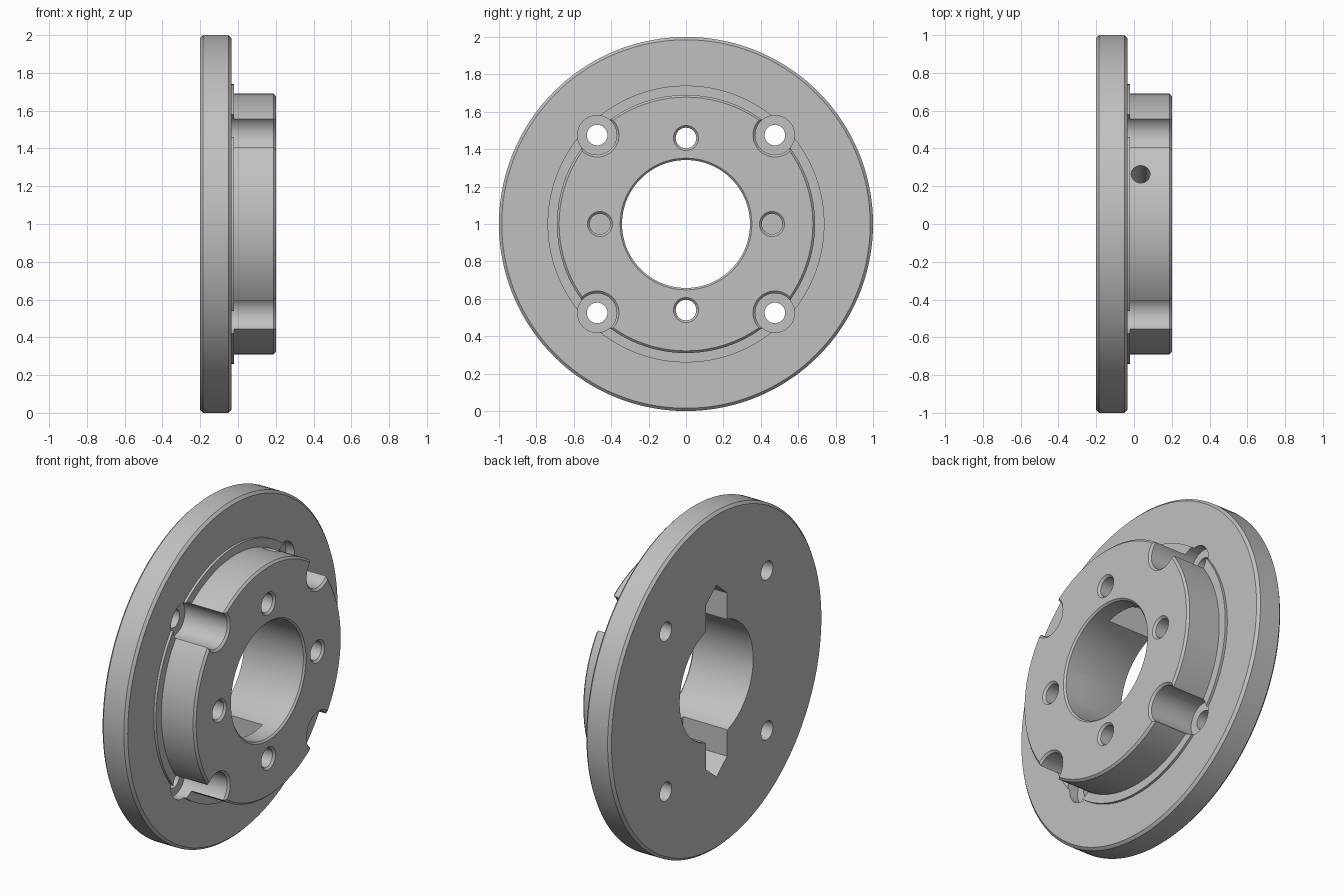
import bpy
import bmesh
from math import cos, sin, pi, radians
from mathutils import Matrix, Vector

cube = bpy.data.objects.get("Cube")
if cube:
    bpy.data.objects.remove(cube, do_unlink=True)

metal = bpy.data.materials.new("machined grey metal")
metal.use_nodes = True
GREY = (0.53, 0.53, 0.53, 1)
metal.diffuse_color = GREY
metal.node_tree.nodes["Principled BSDF"].inputs["Base Color"].default_value = GREY

CENTRE = Vector((0, 0, 1))


def add_object(name, bm):
    bmesh.ops.recalc_face_normals(bm, faces=bm.faces)
    mesh = bpy.data.meshes.new(name)
    bm.to_mesh(mesh)
    bm.free()
    mesh.materials.append(metal)
    obj = bpy.data.objects.new(name, mesh)
    bpy.context.collection.objects.link(obj)
    return obj


def lathe(name, profile, sides, tube=False, matrix=Matrix.Translation(CENTRE)):
    """Turn (x, radius) points about the x axis; a tube closes on itself, others get caps."""
    bm = bmesh.new()
    rings = [[bm.verts.new((x, r * sin(2 * pi * i / sides), r * cos(2 * pi * i / sides)))
              for i in range(sides)] for x, r in profile]
    pairs = list(zip(rings, rings[1:]))
    if tube:
        pairs.append((rings[-1], rings[0]))
    else:
        bm.faces.new(rings[0])
        bm.faces.new(rings[-1])
    for a, b in pairs:
        for i in range(sides):
            j = (i + 1) % sides
            bm.faces.new((a[i], a[j], b[j], b[i]))
    bm.transform(matrix)
    return add_object(name, bm)


def slot_bar(name, angle):
    """Bar with pointed ends, pressed in from the back."""
    outline = [(0.1, 0.485), (0, 0.57), (-0.1, 0.485), (-0.1, -0.485), (0, -0.57), (0.1, -0.485)]
    bm = bmesh.new()
    base = bm.faces.new([bm.verts.new((-0.3, y, z)) for y, z in outline])
    result = bmesh.ops.extrude_face_region(bm, geom=[base])
    verts = [v for v in result["geom"] if isinstance(v, bmesh.types.BMVert)]
    bmesh.ops.translate(bm, verts=verts, vec=(0.39, 0, 0))
    bm.transform(Matrix.Translation(CENTRE) @ Matrix.Rotation(angle, 4, "X"))
    return add_object(name, bm)


# Flange, raised ring and hub turned as one body with a central bore
hub = lathe("flanged_hub", [
    (-0.2, 0.345), (-0.2, 0.985), (-0.185, 1), (-0.05, 1), (-0.035, 0.985),
    (-0.035, 0.74), (-0.02, 0.74), (-0.02, 0.69), (0.188, 0.69), (0.2, 0.678),
    (0.2, 0.352), (0.19, 0.342), (-0.19, 0.342)], 144, tube=True)

# Cross-shaped slot in the back
cutters = [slot_bar("slot_cutter", a) for a in (0, pi / 2)]

# Counterbored bolt holes on the diagonals, chamfered pin holes on the axes
bolt_hole = [(-0.3, 0.055), (-0.09, 0.055), (-0.09, 0.105), (0.188, 0.105), (0.2, 0.117), (0.3, 0.117)]
pin_hole = [(-0.1, 0.055), (0.188, 0.055), (0.2, 0.067), (0.3, 0.067)]
for k in range(4):
    for profile, reach, angle in ((bolt_hole, 0.672, pi / 4), (pin_hole, 0.46, 0)):
        a = angle + k * pi / 2
        place = Matrix.Translation(CENTRE + Vector((0, reach * sin(a), reach * cos(a))))
        cutters.append(lathe("hole_cutter", profile, 48, matrix=place))

# Radial screw hole through the hub wall
tilt = Matrix.Rotation(radians(-22.5), 4, "X") @ Matrix.Rotation(-pi / 2, 4, "Y")
place = Matrix.Translation(CENTRE + Vector((0.035, 0, 0))) @ tilt
cutters.append(lathe("screw_cutter", [(0.2, 0.05), (0.9, 0.05)], 32, matrix=place))

# Cut everything out of the body
bpy.ops.object.select_all(action="DESELECT")
bpy.context.view_layer.objects.active = hub
hub.select_set(True)
for cutter in cutters:
    cutter.hide_render = True
    cut = hub.modifiers.new("cut", "BOOLEAN")
    cut.operation = "DIFFERENCE"
    cut.solver = "EXACT"
    cut.object = cutter
    bpy.ops.object.modifier_apply(modifier=cut.name)
for cutter in cutters:
    bpy.data.objects.remove(cutter, do_unlink=True)

bpy.ops.object.shade_smooth_by_angle(angle=radians(30))
